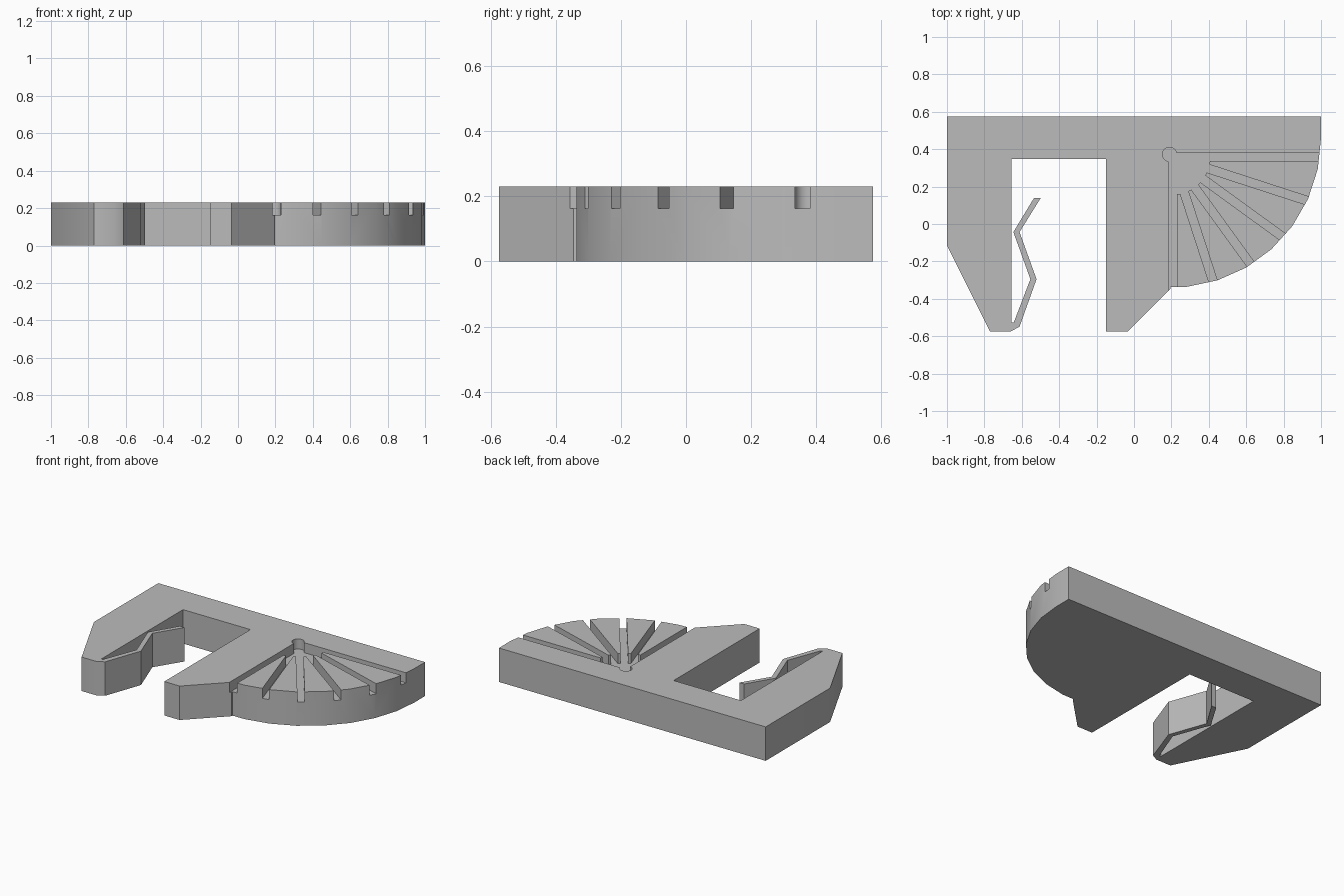
import bpy
import bmesh
from math import cos, sin, radians, sqrt
from mathutils import Vector, Matrix

if "Cube" in bpy.data.objects:
    bpy.data.objects.remove(bpy.data.objects["Cube"], do_unlink=True)

TOP = 0.23          # plate thickness
FLOOR = 0.162       # groove floor height

grey = bpy.data.materials.new("light_grey")
grey.use_nodes = True
colour = (0.5, 0.5, 0.5, 1)
grey.diffuse_color = colour
grey.node_tree.nodes["Principled BSDF"].inputs["Base Color"].default_value = colour


def prism(name, outline, z0, z1):
    """Extrude a flat outline from z0 up to z1."""
    bm = bmesh.new()
    face = bm.faces.new([bm.verts.new((x, y, z0)) for x, y in outline])
    ext = bmesh.ops.extrude_face_region(bm, geom=[face])
    verts = [g for g in ext["geom"] if isinstance(g, bmesh.types.BMVert)]
    bmesh.ops.translate(bm, verts=verts, vec=(0, 0, z1 - z0))
    bmesh.ops.recalc_face_normals(bm, faces=bm.faces)
    mesh = bpy.data.meshes.new(name)
    bm.to_mesh(mesh)
    bm.free()
    mesh.materials.append(grey)
    obj = bpy.data.objects.new(name, mesh)
    bpy.context.collection.objects.link(obj)
    return obj


# Outline parts: back bar, faceted fan rim, pointed foot, left arm, zigzag spring
rim = [(0.2 + 0.8 * cos(radians(a)), 0.46 - 0.8 * sin(radians(a)))
       for a in range(0, 85, 12)]
foot = [(0.195, -0.336), (0.195, -0.346), (-0.035, -0.575), (-0.15, -0.575),
        (-0.15, 0.347), (-0.655, 0.347)]
spring = [(-0.655, -0.527), (-0.643, -0.527), (-0.554, -0.295), (-0.645, -0.043),
          (-0.534, 0.14), (-0.498, 0.14), (-0.612, -0.043), (-0.521, -0.295),
          (-0.612, -0.549), (-0.66, -0.575)]
arm = [(-0.77, -0.575), (-1, -0.115), (-1, 0.575), (1, 0.575)]
body = prism("slotted_plate", rim + foot + spring + arm, 0, TOP)

# Fan of six radiating grooves that merge near the hub
centre = Vector((0.207, 0.358))
half, length, inner = 0.0225, 1.1, 0.2
start = sqrt(inner ** 2 - half ** 2)
fan = [centre + Vector((-half, half))]
for k in range(6):
    turn = Matrix.Rotation(radians(-18 * k), 2)
    corners = [(start, half), (length, half), (length, -half), (start, -half)]
    if k == 0:
        corners = corners[1:]
    if k == 5:
        corners = corners[:-1]
    fan += [centre + turn @ Vector(c) for c in corners]
grooves = prism("groove_cutter", fan, FLOOR, TOP + 0.1)

# Round hub recess
hub = prism("hub_cutter", [(0.19 + 0.038 * cos(radians(a)), 0.372 + 0.038 * sin(radians(a)))
                           for a in range(0, 360, 15)], FLOOR, TOP + 0.1)

# Cut the recesses, then smooth the shallow corners
bpy.ops.object.select_all(action='DESELECT')
bpy.context.view_layer.objects.active = body
body.select_set(True)
for cutter in (grooves, hub):
    cutter.hide_render = True
    mod = body.modifiers.new(cutter.name, 'BOOLEAN')
    mod.operation = 'DIFFERENCE'
    mod.solver = 'EXACT'
    mod.object = cutter
    bpy.ops.object.modifier_apply(modifier=mod.name)
    bpy.data.objects.remove(cutter, do_unlink=True)
bpy.ops.object.shade_smooth_by_angle(angle=radians(30))
